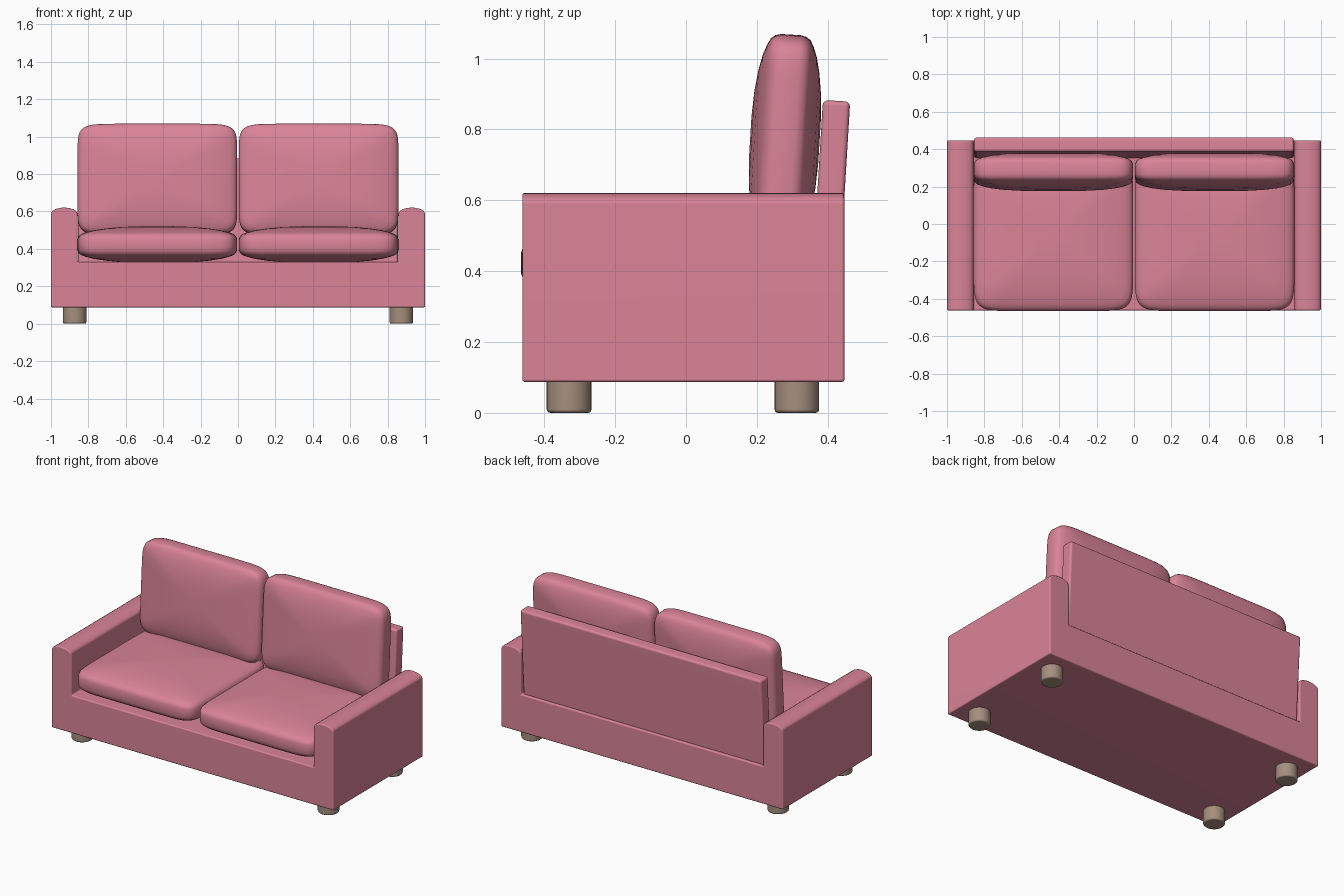
import bpy, bmesh, math
from mathutils import Matrix

if "Cube" in bpy.data.objects:
    bpy.data.objects.remove(bpy.data.objects["Cube"])


def material(name, rgb):
    m = bpy.data.materials.new(name)
    m.diffuse_color = (*rgb, 1)
    m.use_nodes = True
    m.node_tree.nodes["Principled BSDF"].inputs["Base Color"].default_value = m.diffuse_color
    return m


PINK = material("pink fabric", (0.70, 0.23, 0.31))
WOOD = material("brown wood", (0.38, 0.275, 0.21))


def finish(bm, name, mat, matrix=Matrix(), bevel=0.0, flat=True):
    """Bevel the sharp edges, shade smooth and link the object."""
    bmesh.ops.recalc_face_normals(bm, faces=bm.faces)
    if bevel:
        edges = [e for e in bm.edges if e.calc_face_angle(0) > math.radians(55)]
        bmesh.ops.bevel(bm, geom=edges, offset=bevel, segments=3,
                        profile=0.5, affect='EDGES', clamp_overlap=True)
    me = bpy.data.meshes.new(name)
    bm.to_mesh(me)
    bm.free()
    me.materials.append(mat)
    me.shade_smooth()
    me.set_sharp_from_angle(angle=math.radians(45))
    ob = bpy.data.objects.new(name, me)
    bpy.context.collection.objects.link(ob)
    ob.matrix_world = matrix
    if flat:
        mod = ob.modifiers.new("flat faces", 'WEIGHTED_NORMAL')
        mod.keep_sharp = True
    return ob


# Base and arms: one U-shaped profile extruded front to back
right = [(0.858, 0.33), (0.858, 0.59), (0.866, 0.603), (0.88, 0.612),
         (0.905, 0.619), (0.93, 0.621), (0.955, 0.619), (0.978, 0.612),
         (0.992, 0.603), (1.0, 0.59), (1.0, 0.087)]
profile = right + [(-x, z) for x, z in reversed(right)]
bm = bmesh.new()
face = bm.faces.new([bm.verts.new((x, -0.462, z)) for x, z in profile])
ext = bmesh.ops.extrude_face_region(bm, geom=[face])
bmesh.ops.translate(bm, vec=(0, 0.909, 0),
                    verts=[v for v in ext["geom"] if isinstance(v, bmesh.types.BMVert)])
finish(bm, "base_and_arms", PINK, bevel=0.008)

# Back panel, leaning slightly backwards
LEAN = Matrix.Rotation(-0.06, 4, 'X')
bm = bmesh.new()
bmesh.ops.create_cube(bm, size=1)
bmesh.ops.scale(bm, vec=(1.71, 0.077, 0.56), verts=bm.verts)
finish(bm, "back_panel", PINK, Matrix.Translation((0, 0.408, 0.601)) @ LEAN, bevel=0.014)


def cushion(name, a, b, matrix, n=9, count=56):
    """Puffy pillow: stacked rounded-rectangle rings, (scale, half thickness)."""
    half = [(1, 0.028), (0.985, 0.045), (0.955, 0.056), (0.90, 0.065),
            (0.80, 0.076), (0.65, 0.086), (0.45, 0.094), (0.2, 0.098)]
    rings = [(s, -t) for s, t in reversed(half)] + half
    bm = bmesh.new()
    loops = []
    for s, z in rings:
        loop = []
        for i in range(count):
            t = 2 * math.pi * (i + 0.5) / count
            c, d = math.cos(t), math.sin(t)
            x = math.copysign(abs(c) ** (2 / n), c)
            y = math.copysign(abs(d) ** (2 / n), d)
            loop.append(bm.verts.new((a * s * x, b * s * y, z)))
        loops.append(loop)
    for lo, hi in zip(loops, loops[1:]):
        for i in range(count):
            j = (i + 1) % count
            bm.faces.new((lo[i], lo[j], hi[j], hi[i]))
    bm.faces.new(loops[0])
    bm.faces.new(loops[-1])
    finish(bm, name, PINK, matrix, flat=False)


# Seat and back cushions, one pair per side
for side, sx in (("left", -1), ("right", 1)):
    cushion(f"seat_cushion_{side}", 0.427, 0.405,
            Matrix.Translation((sx * 0.431, -0.061, 0.423)))
    cushion(f"back_cushion_{side}", 0.427, 0.297,
            Matrix.Translation((sx * 0.431, 0.279, 0.771)) @ LEAN
            @ Matrix.Rotation(math.pi / 2, 4, 'X'))

# Round feet
for side, x in (("left", -0.873), ("right", 0.873)):
    for end, y in (("front", -0.33), ("back", 0.313)):
        bm = bmesh.new()
        bmesh.ops.create_cone(bm, cap_ends=True, segments=32, radius1=0.063,
                              radius2=0.063, depth=0.1)
        finish(bm, f"{end}_foot_{side}", WOOD, Matrix.Translation((x, y, 0.05)), bevel=0.01)
